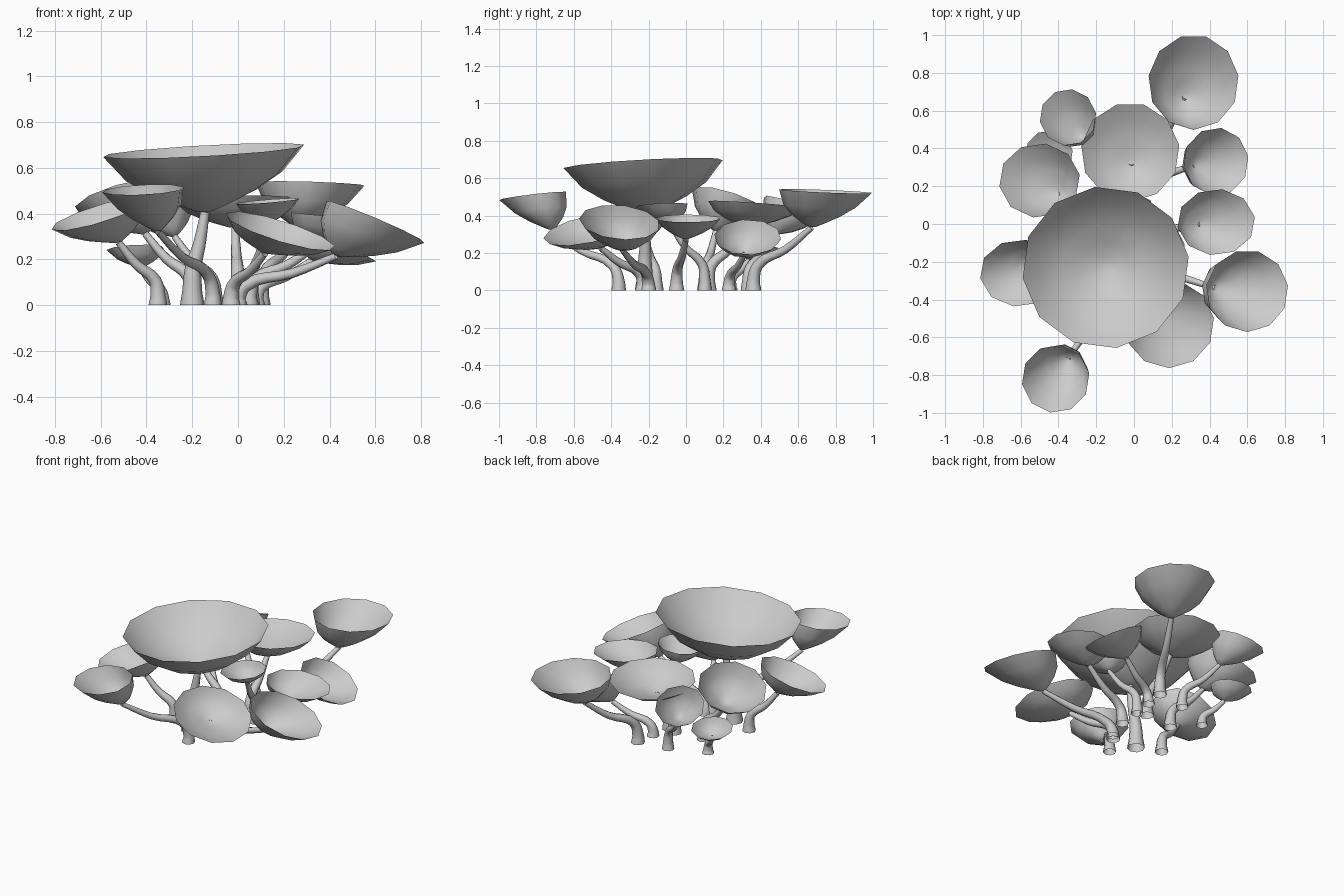
import bpy
import math
from mathutils import Vector

cube = bpy.data.objects.get("Cube")
if cube:
    bpy.data.objects.remove(cube, do_unlink=True)

grey = bpy.data.materials.new("plain_grey")
grey.use_nodes = True
grey.diffuse_color = (0.6, 0.6, 0.6, 1)
grey.node_tree.nodes["Principled BSDF"].inputs["Base Color"].default_value = grey.diffuse_color

# Funnel profile: share of rim radius, share of depth
PROFILE = [(0.09, 0), (0.28, 0.13), (0.52, 0.31), (0.78, 0.58), (1, 1)]


def add_object(name, data):
    """Give the data its colour and place it in the scene."""
    data.materials.append(grey)
    bpy.context.collection.objects.link(bpy.data.objects.new(name, data))


def make_cup(name, centre, apex, radius, squash, slope, sides):
    """Open funnel whose rim lies in a tilted plane."""
    verts, faces = [], []
    for share, height in PROFILE:
        middle = apex.lerp(centre, height)
        for i in range(sides):
            angle = math.tau * (i + 0.25) / sides
            dx = radius * share * math.cos(angle)
            dy = radius * squash * share * math.sin(angle)
            verts.append(middle + Vector((dx, dy, slope[0] * dx + slope[1] * dy)))
    for start in range(0, sides * (len(PROFILE) - 1), sides):
        for i in range(sides):
            a, b = start + i, start + (i + 1) % sides
            faces.append((a, b, b + sides, a + sides))
    faces.append(tuple(reversed(range(sides))))
    mesh = bpy.data.meshes.new(name)
    mesh.from_pydata(verts, [], faces)
    mesh.shade_smooth()
    add_object(name, mesh)


def make_stem(name, foot, apex, thickness):
    """Stalk that rises from a flared foot, leans over, then turns up again."""
    curve = bpy.data.curves.new(name, "CURVE")
    curve.dimensions = "3D"
    curve.bevel_depth = thickness
    curve.bevel_resolution = 2
    curve.resolution_u = 4
    # Share of the sideways reach, share of the height, relative thickness
    path = [(0, 0, 1.35), (0, 0.15, 1.1), (0.08, 0.4, 0.9), (0.55, 0.65, 0.7), (1, 1, 0.5)]
    spline = curve.splines.new("BEZIER")
    spline.bezier_points.add(len(path) - 1)
    for point, (reach, height, width) in zip(spline.bezier_points, path):
        flat = foot.lerp(apex.xy, reach)
        point.co = (flat.x, flat.y, apex.z * height)
        point.handle_left_type = point.handle_right_type = "AUTO"
        point.radius = width
    add_object(name, curve)


def mushroom(name, centre, radius, depth, slope, foot, squash=1, sides=10):
    """Cup and stalk; the cup's point is drawn towards the foot."""
    centre, foot = Vector(centre), Vector(foot)
    normal = Vector((-slope[0], -slope[1], 1)).normalized()
    pull = (foot - centre.xy) * 0.18
    apex = centre - normal * depth + pull.to_3d()
    make_cup(name + "_cup", centre, apex, radius, squash, slope, sides)
    make_stem(name + "_stem", foot, apex - normal * 0.004, 0.022 + radius * 0.04)


# Large central cup
mushroom("main", centre=(-.15, -.23, .675), radius=.443, depth=.265,
         slope=(.055, .055), foot=(-.2, -.22), squash=.97, sides=12)

# Wide cups behind
mushroom("back_left", centre=(.315, .75, .53), radius=.24, depth=.19,
         slope=(-.03, -.04), foot=(.1, .36), squash=1.05, sides=11)
mushroom("back_middle", centre=(-.02, .38, .46), radius=.262, depth=.12,
         slope=(.03, -.07), foot=(0, .12), sides=11)
mushroom("back_right", centre=(-.5, .23, .475), radius=.215, depth=.17,
         slope=(.25, -.3), foot=(-.2, .1), squash=.92)

# Small cups at the rear right corner
mushroom("rear_small", centre=(-.35, .565, .44), radius=.15, depth=.15,
         slope=(.2, -.4), foot=(-.1, .33))
mushroom("low_small", centre=(-.45, .37, .245), radius=.127, depth=.08,
         slope=(.05, -.15), foot=(-.33, .24))

# Cups on the right and at the front
mushroom("right", centre=(-.605, -.26, .4), radius=.212, depth=.13,
         slope=(.3, .22), foot=(-.35, -.16), squash=.84)
mushroom("front_right", centre=(-.415, -.82, .505), radius=.18, depth=.18,
         slope=(.05, .12), foot=(-.11, -.36))
mushroom("front", centre=(.185, -.53, .325), radius=.24, depth=.1,
         slope=(-.3, .2), foot=(-.03, -.23), squash=.97, sides=11)

# Cups on the left
mushroom("left", centre=(.6, -.355, .365), radius=.217, depth=.16,
         slope=(-.42, -.08), foot=(0, -.2), sides=11)
mushroom("left_middle", centre=(.435, .01, .385), radius=.207, depth=.11,
         slope=(-.1, 0), foot=(.05, -.05), squash=.85)
mushroom("left_rear", centre=(.435, .33, .285), radius=.172, depth=.1,
         slope=(-.55, 0), foot=(.08, .23), squash=1.05)

# Little cup sheltered under the large one
mushroom("inner_small", centre=(.13, -.13, .455), radius=.14, depth=.1,
         slope=(.08, .05), foot=(.06, .1))
